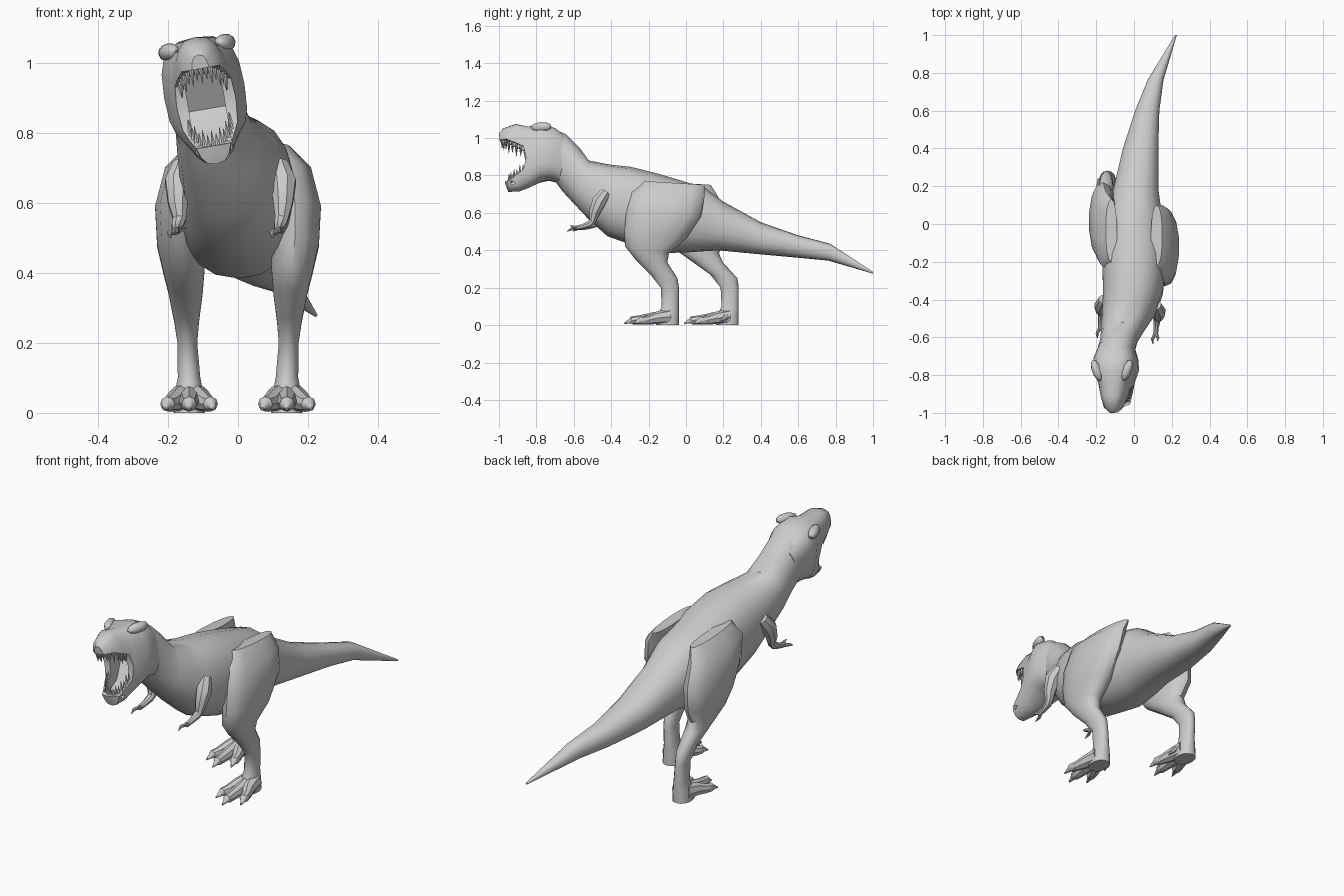
import bpy, bmesh, math
from mathutils import Matrix, Vector

if "Cube" in bpy.data.objects:
    bpy.data.objects.remove(bpy.data.objects["Cube"])


def finish(name, bm):
    bmesh.ops.recalc_face_normals(bm, faces=bm.faces)
    me = bpy.data.meshes.new(name)
    bm.to_mesh(me)
    bm.free()
    ob = bpy.data.objects.new(name, me)
    bpy.context.collection.objects.link(ob)
    return ob


def loft(name, rows, power=2.0, segs=16):
    """Each row: first edge (y, z), opposite edge (y, z), centre x, half width."""
    bm = bmesh.new()
    rings = []
    for ya, za, yb, zb, x, w in rows:
        mid = Vector((x, (ya + yb) / 2, (za + zb) / 2))
        half = Vector((0, (ya - yb) / 2, (za - zb) / 2))
        ring = []
        for i in range(segs):
            a = 2 * math.pi * i / segs
            c, s = math.cos(a), math.sin(a)
            c = math.copysign(abs(c) ** (2 / power), c)
            s = math.copysign(abs(s) ** (2 / power), s)
            ring.append(bm.verts.new(mid + half * c + Vector((w * s, 0, 0))))
        rings.append(ring)
    for r, q in zip(rings, rings[1:]):
        for i in range(segs):
            j = (i + 1) % segs
            bm.faces.new((r[i], r[j], q[j], q[i]))
    bm.faces.new(rings[0])
    bm.faces.new(rings[-1])
    return finish(name, bm)


def bake(ob):
    """Replace an object by its evaluated mesh."""
    dg = bpy.context.evaluated_depsgraph_get()
    me = bpy.data.meshes.new_from_object(ob.evaluated_get(dg))
    name = ob.name
    bpy.data.objects.remove(ob)
    new = bpy.data.objects.new(name, me)
    new.name = name
    bpy.context.collection.objects.link(new)
    return new


def tube(name, pts):
    """Tapered limb through points (x, y, z, radius)."""
    cu = bpy.data.curves.new(name, 'CURVE')
    cu.dimensions = '3D'
    cu.bevel_depth = 1
    cu.bevel_resolution = 2
    cu.use_fill_caps = True
    sp = cu.splines.new('POLY')
    sp.points.add(len(pts) - 1)
    for p, (x, y, z, r) in zip(sp.points, pts):
        p.co = (x, y, z, 1)
        p.radius = r
    ob = bpy.data.objects.new(name, cu)
    bpy.context.collection.objects.link(ob)
    return bake(ob)


def prism(name, poly, w):
    """Side profile (y, z) extruded across x."""
    bm = bmesh.new()
    f = bm.faces.new([bm.verts.new((-w, y, z)) for y, z in poly])
    ext = bmesh.ops.extrude_face_region(bm, geom=[f])['geom']
    bmesh.ops.translate(bm, vec=(2 * w, 0, 0),
                        verts=[v for v in ext if isinstance(v, bmesh.types.BMVert)])
    return finish(name, bm)


# Neck, trunk and tail in one loft, bending from left to right
loft("body", [
    (-.70, 1.045, -.72, .78, -.095, .09),
    (-.64, 1.02, -.70, .77, -.095, .10),
    (-.57, .95, -.66, .715, -.08, .10),
    (-.52, .88, -.60, .65, -.06, .115),
    (-.40, .857, -.52, .565, -.025, .145),
    (-.30, .847, -.42, .475, -.005, .16),
    (-.15, .81, -.28, .425, 0, .17),
    (0, .765, -.10, .385, 0, .165),
    (.10, .735, .03, .39, .002, .145),
    (.20, .66, .17, .40, .01, .12),
    (.40, .55, .40, .378, .035, .095),
    (.60, .48, .60, .36, .07, .065),
    (.77, .435, .76, .345, .115, .042),
    (1.0, .285, 1.0, .275, .222, .005)], power=2.25, segs=18)

# Head with the open mouth cut out
head = loft("head", [
    (-1.0, 1.025, -.965, .75, 0, .03),
    (-.975, 1.053, -.95, .712, 0, .058),
    (-.91, 1.075, -.89, .715, 0, .075),
    (-.84, 1.06, -.84, .735, 0, .088),
    (-.77, 1.075, -.78, .765, 0, .115),
    (-.70, 1.05, -.73, .775, 0, .113),
    (-.62, .99, -.68, .76, 0, .09)], power=2.8, segs=20)
gape = prism("mouth_cutter", [(-1.1, .985), (-.96, .985), (-.87, .945), (-.855, .88),
                              (-.87, .82), (-.945, .765), (-1.1, .76)], .3)
throat = prism("throat_cutter", [(-.955, .995), (-.83, .97), (-.77, .87),
                                 (-.82, .79), (-.935, .74)], .052)
for cutter in (gape, throat):
    cutter.hide_render = True
    m = head.modifiers.new("cut", 'BOOLEAN')
    m.operation = 'DIFFERENCE'
    m.solver = 'EXACT'
    m.object = cutter
head = bake(head)
for cutter in (gape, throat):
    bpy.data.objects.remove(cutter)

# Two rows of teeth
bm = bmesh.new()
for i in range(15):
    a = math.radians(-84 + 12 * i)
    s, c = math.sin(a), math.cos(a)
    size = .036 + .012 * (i % 2)
    spots = [((.066 * s, -.872 - .112 * c, .99 - .045 * (1 - c) - size / 2), math.pi),
             ((.06 * s, -.862 - .085 * c, .76 + .06 * (1 - c) + size / 2), 0)]
    for pos, turn in spots:
        bmesh.ops.create_cone(bm, cap_ends=True, segments=6, radius1=.008, radius2=.0008, depth=size,
                              matrix=Matrix.Translation(pos) @ Matrix.Rotation(turn, 4, 'X'))
teeth = finish("teeth", bm)

# Brow ridges
bm = bmesh.new()
for sx in (-1, 1):
    bmesh.ops.create_uvsphere(bm, u_segments=10, v_segments=6, radius=1, matrix=(
        Matrix.Translation((sx * .08, -.775, 1.045)) @ Matrix.Rotation(sx * -.35, 4, 'Z')
        @ Matrix.Diagonal((.025, .06, .026, 1))))
brows = finish("brow_ridges", bm)

# Head is turned to the left and rolled slightly
roll = Matrix(((1, 0, -.17, -.115 + .17 * 1.03), (0, 1, 0, 0), (.17, 0, 1, 0), (0, 0, 0, 1)))
for ob in (head, teeth, brows):
    ob.data.transform(roll)

# Legs: the left one steps further back
leg = [(-.22, .77, .10, .75, .12, .03), (-.29, .71, .10, .69, .15, .06),
       (-.32, .60, .08, .58, .163, .076), (-.33, .50, 0, .46, .163, .07),
       (-.325, .42, -.09, .385, .155, .06), (-.27, .35, -.10, .335, .15, .05),
       (-.19, .27, -.045, .25, .147, .036), (-.135, .20, -.038, .20, .145, .029),
       (-.13, .10, -.038, .10, .14, .033), (-.15, .06, -.038, .05, .14, .042),
       (-.16, 0, -.038, 0, .14, .046)]
for side, sx, step in (("right", 1, 0), ("left", -1, .32)):
    def back(z):
        return step * min(1, (.8 - z) / .5)
    loft(side + "_leg", [(ya + back(za), za, yb + back(zb), zb, sx * x, w)
                         for ya, za, yb, zb, x, w in leg], power=2.2, segs=14)
    # Three forward toes with claws and a small inner toe
    for k, (dx, tip) in enumerate(((-.065, -.28), (0, -.33), (.065, -.28))):
        x = sx * .14
        tube(f"{side}_toe_{k + 1}", [
            (x + dx * .2, -.09 + step, .045, .042), (x + dx * .5, -.16 + step, .038, .033),
            (x + dx * .8, tip + .075 + step, .027, .024), (x + dx * .95, tip + .04 + step, .025, .022),
            (x + dx, tip + .032 + step, .022, .014), (x + dx * 1.1, tip + step, .009, .003)])
    tube(side + "_inner_toe", [(sx * .12, -.09 + step, .06, .02),
                               (sx * .085, -.11 + step, .04, .014), (sx * .07, -.14 + step, .015, .003)])

# Short arms with two-fingered hands
for side, x, y, out in (("right", .125, 0, 1), ("left", -.168, .03, -1)):
    tube(side + "_arm", [
        (x - .01 * out, -.43 + y, .71, .03), (x + .004 * out, -.465 + y, .66, .04),
        (x + .004 * out, -.49 + y, .60, .03), (x, -.50 + y, .555, .02),
        (x - .004, -.515 + y, .54, .019), (x - .008, -.55 + y, .527, .014),
        (x - .01, -.585 + y, .52, .013)])
    for k, (dx, dy, dz) in enumerate(((-.018, -.06, -.018), (.012, -.045, .012))):
        tube(f"{side}_finger_{k + 1}", [
            (x - .01, -.575 + y, .52, .01), (x - .01 + dx, -.575 + y + dy * .6, .52 + dz * .3, .008),
            (x - .01 + dx * .8, -.575 + y + dy, .52 + dz, .002)])

# Smooth shading with sharp edges kept
for ob in bpy.data.objects:
    ob.select_set(ob.type == 'MESH')
bpy.context.view_layer.objects.active = head
bpy.ops.object.shade_smooth_by_angle(angle=math.radians(40))
